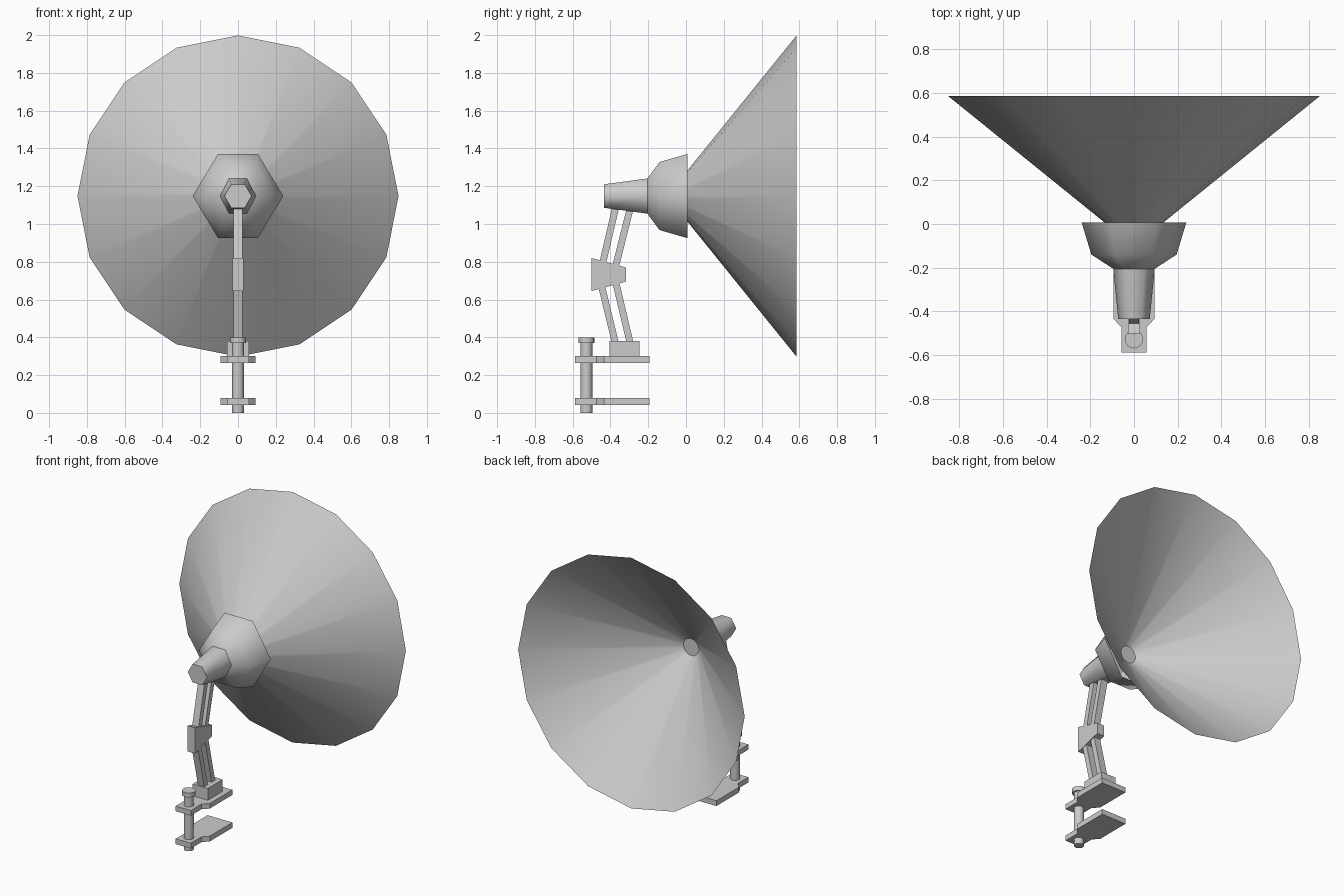
import bpy, bmesh, math
from mathutils import Vector

if "Cube" in bpy.data.objects:
    bpy.data.objects.remove(bpy.data.objects["Cube"], do_unlink=True)

grey = bpy.data.materials.new("light grey")
grey.use_nodes = True
grey.diffuse_color = (0.6, 0.6, 0.6, 1)
grey.node_tree.nodes["Principled BSDF"].inputs["Base Color"].default_value = (0.6, 0.6, 0.6, 1)

HEAD_Z = 1.148   # height of the lamp head axis


def loft(name, rings, caps=(True, True), smooth=None):
    """Join matching rings of points with quads, optionally closing the ends."""
    bm = bmesh.new()
    rows = [[bm.verts.new(p) for p in ring] for ring in rings]
    n = len(rows[0])
    for a, b in zip(rows, rows[1:]):
        for i in range(n):
            j = (i + 1) % n
            bm.faces.new((a[i], a[j], b[j], b[i]))
    if caps[0]:
        bm.faces.new(rows[0][::-1])
    if caps[1]:
        bm.faces.new(rows[-1])
    bmesh.ops.recalc_face_normals(bm, faces=bm.faces)
    mesh = bpy.data.meshes.new(name)
    bm.to_mesh(mesh)
    bm.free()
    mesh.materials.append(grey)
    obj = bpy.data.objects.new(name, mesh)
    bpy.context.collection.objects.link(obj)
    if smooth:
        bpy.ops.object.select_all(action='DESELECT')
        obj.select_set(True)
        bpy.context.view_layer.objects.active = obj
        bpy.ops.object.shade_smooth_by_angle(angle=math.radians(smooth))
    return obj


def side_profile(name, pts, half):
    """Extrude a (y, z) outline across x."""
    return loft(name, [[(x, y, z) for y, z in pts] for x in (-half, half)])


def plan_profile(name, pts, z0, z1):
    """Extrude an (x, y) outline upwards."""
    return loft(name, [[(x, y, z) for x, y in pts] for z in (z0, z1)])


def circle(r, n):
    return [(r * math.cos(2 * math.pi * i / n), r * math.sin(2 * math.pi * i / n)) for i in range(n)]


def hexagon(y, w, h):
    """Six-sided ring around the head axis: half width w, half height h."""
    k = w * 0.44 if w > 0.15 else w * 0.5
    return [(x, y, HEAD_Z + z) for x, z in
            ((w, 0), (k, h), (-k, h), (-w, 0), (-k, -h), (k, -h))]


# Wide open cone, closed by a small disc at its narrow end
loft("cone_shade",
     [[(x, y, HEAD_Z + z) for x, z in circle(r, 16)] for y, r in ((-0.055, 0.058), (0.585, 0.85))],
     caps=(True, False), smooth=30)

# Lamp head: open cup and tapered socket
loft("head_cup", [hexagon(-0.205, 0.095, 0.093), hexagon(-0.14, 0.195, 0.18), hexagon(0.008, 0.24, 0.223)],
     caps=(False, False), smooth=65)
loft("head_socket", [hexagon(-0.435, 0.072, 0.062), hexagon(-0.205, 0.095, 0.093)], smooth=65)

# Two pairs of parallel arm bars with the elbow between them
BARS = {
    "lower_arm_front": ((-0.39, 0.36), (-0.465, 0.67)),
    "lower_arm_back": ((-0.312, 0.36), (-0.39, 0.69)),
    "upper_arm_front": ((-0.465, 0.77), (-0.388, 1.10)),
    "upper_arm_back": ((-0.395, 0.76), (-0.31, 1.10)),
}
for name, ((y0, z0), (y1, z1)) in BARS.items():
    side_profile(name, [(y0, z0), (y0 + 0.037, z0), (y1 + 0.037, z1), (y1, z1)], 0.024)
side_profile("elbow", [(-0.5, 0.645), (-0.318, 0.695), (-0.318, 0.77), (-0.5, 0.82)], 0.028)

# Block holding the arm on the clamp
side_profile("arm_base", [(-0.405, 0.295), (-0.245, 0.295), (-0.245, 0.38), (-0.405, 0.38)], 0.057)

# Clamp plates, narrow at the screw and wider behind it
half_outline = [(0.057, -0.587), (0.057, -0.473), (0.093, -0.435), (0.093, -0.193)]
outline = half_outline + [(-x, y) for x, y in reversed(half_outline)]
plan_profile("clamp_plate_upper", outline, 0.265, 0.30)
plan_profile("clamp_plate_lower", outline, 0.042, 0.078)

# Clamp screw and its knob
for name, r, z0, z1 in (("clamp_screw", 0.031, 0, 0.38), ("screw_knob", 0.042, 0.37, 0.40)):
    loft(name, [[(x, y - 0.527, z) for x, y in circle(r, 16)] for z in (z0, z1)], smooth=30)
